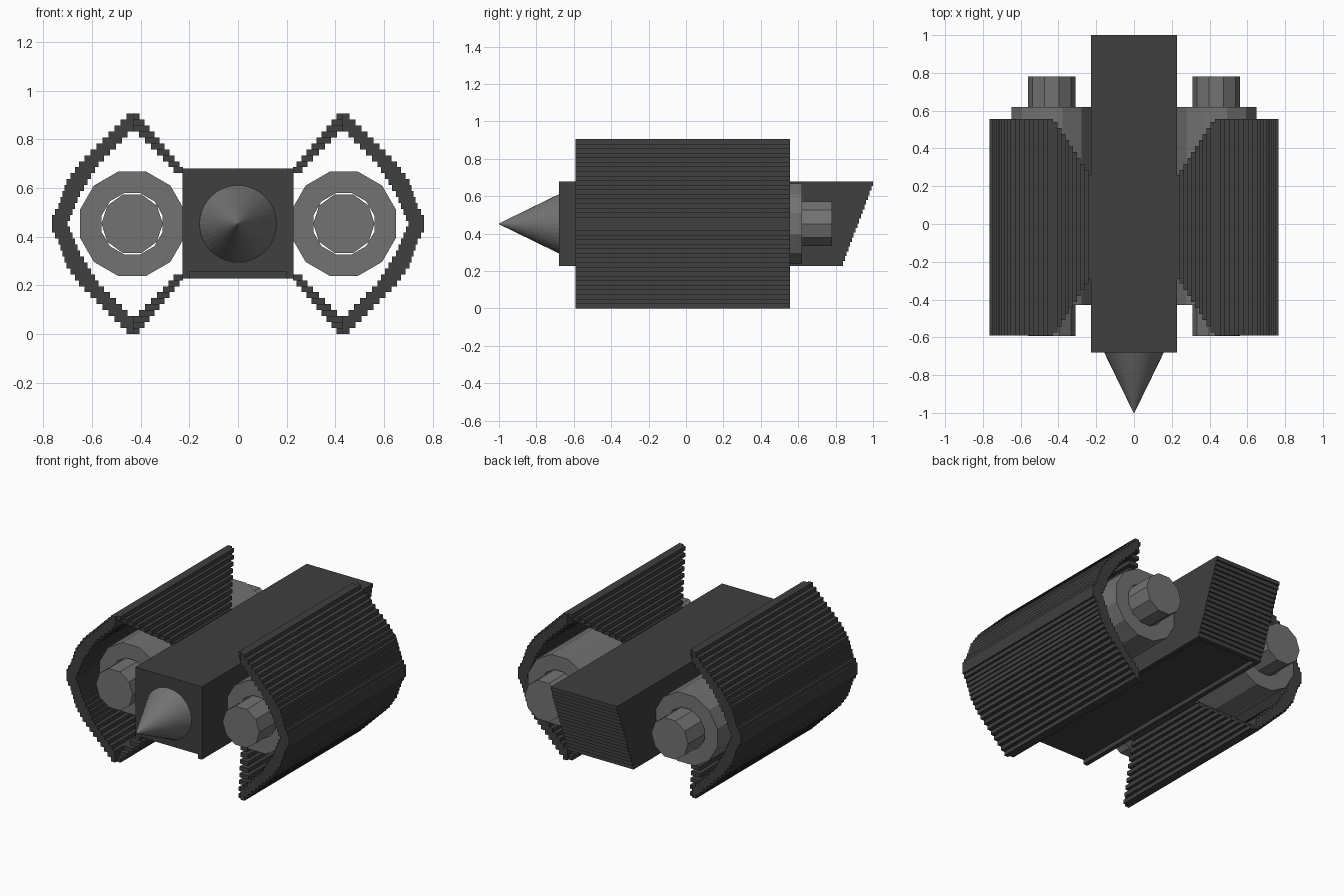
import bpy, bmesh, math
from mathutils import Matrix, Vector

if "Cube" in bpy.data.objects:
    bpy.data.objects.remove(bpy.data.objects["Cube"])

MID = 0.4525          # height of the long axis
ENGINE_X = 0.435


def material(name, v):
    m = bpy.data.materials.new(name)
    m.diffuse_color = (v, v, v, 1)
    m.use_nodes = True
    m.node_tree.nodes["Principled BSDF"].inputs["Base Color"].default_value = m.diffuse_color
    return m


DARK = material("dark_grey", 0.05)
GREY = material("mid_grey", 0.17)


def finish(name, bm, mat):
    bmesh.ops.recalc_face_normals(bm, faces=bm.faces)
    me = bpy.data.meshes.new(name)
    bm.to_mesh(me)
    bm.free()
    me.materials.append(mat)
    ob = bpy.data.objects.new(name, me)
    bpy.context.collection.objects.link(ob)
    return ob


def add_box(bm, x, y, z):
    size = Vector((abs(x[1] - x[0]), y[1] - y[0], z[1] - z[0]))
    mid = Vector((sum(x) / 2, sum(y) / 2, sum(z) / 2))
    bmesh.ops.create_cube(bm, size=1, matrix=Matrix.Translation(mid) @ Matrix.Diagonal(size.to_4d()))


def lerp(table, d):
    for (a, va), (b, vb) in zip(table, table[1:]):
        if d <= b:
            return va + (vb - va) * max(0, d - a) / (b - a)
    return table[-1][1]


def lathe(name, x, sides, turn, rings, mat, closed=False):
    """Sweep (radius, y) rings about an axis running along y."""
    bm = bmesh.new()
    loops = [[bm.verts.new((x + r * math.cos(turn + 2 * math.pi * k / sides), y,
                            MID + r * math.sin(turn + 2 * math.pi * k / sides)))
              for k in range(sides)] for r, y in rings]
    pairs = list(zip(loops, loops[1:]))
    if closed:
        pairs.append((loops[-1], loops[0]))
    else:
        bm.faces.new(loops[0])
        bm.faces.new(loops[-1])
    for a, b in pairs:
        for k in range(sides):
            n = (k + 1) % sides
            bm.faces.new((a[k], a[n], b[n], b[k]))
    bmesh.ops.remove_doubles(bm, verts=bm.verts, dist=1e-5)
    return finish(name, bm, mat)


# Fuselage: side profile with a stepped, raked tail
bm = bmesh.new()
profile = [(-0.68, 0.68), (-0.68, 0.255)]
rows, low, high = 17, 0.255, 0.68
for i in range(rows):
    y = 0.85 + 0.15 * i / (rows - 1)
    profile += [(y, low + (high - low) * i / rows), (y, low + (high - low) * (i + 1) / rows)]
face = bm.faces.new([bm.verts.new((-0.228, y, z)) for y, z in profile])
out = bmesh.ops.extrude_face_region(bm, geom=[face])
bmesh.ops.translate(bm, vec=(0.456, 0, 0),
                    verts=[v for v in out["geom"] if isinstance(v, bmesh.types.BMVert)])
finish("fuselage", bm, DARK)

# Rails and tail bar bordering the recessed underside
bm = bmesh.new()
for s in (-1, 1):
    add_box(bm, (s * 0.2, s * 0.228), (-0.68, 0.84), (0.228, 0.255))
add_box(bm, (-0.2, 0.2), (0.81, 0.84), (0.228, 0.255))
finish("underside_rails", bm, DARK)

# Nose cone
lathe("nose_cone", 0, 40, 0, [(0.158, -0.68), (0.002, -1.0)], GREY)

# Shell cross-section limits, by distance from mid height
OUTER_FAR = [(0, 0.765), (0.036, 0.765), (0.06, 0.742), (0.17, 0.705), (0.25, 0.65), (0.4525, 0.445)]
OUTER_NEAR = [(0, 0.70), (0.12, 0.65), (0.25, 0.57), (0.39, 0.43)]
INNER_NEAR = [(0.225, 0.225), (0.4525, 0.415)]
INNER_FAR = [(0.225, 0.265), (0.39, 0.43)]
H = 2 * MID / 37

for s, side in ((-1, "left"), (1, "right")):
    # Outer shell and tapering inner panels, built as stepped planks
    shell, panel = bmesh.new(), bmesh.new()
    for i in range(37):
        z = (i * H, (i + 1) * H)
        d = abs((i + 0.5) * H - MID)
        add_box(shell, (s * lerp(OUTER_NEAR, d), s * lerp(OUTER_FAR, d)), (-0.59, 0.555), z)
        if d > 0.22:
            a, b = lerp(INNER_NEAR, d), lerp(INNER_FAR, d)
            t = min(1, max(0, (a - 0.225) / 0.19))
            add_box(panel, (s * a, s * b), (-0.29 - 0.3 * t, 0.26 + 0.295 * t), z)
    finish(side + "_outer_shell", shell, DARK)
    finish(side + "_inner_panels", panel, DARK)

    # Engine sleeve around a longer core
    lathe(side + "_engine_sleeve", s * ENGINE_X, 12, math.pi / 12,
          [(0.222, -0.43), (0.222, 0.62), (0.13, 0.62), (0.13, -0.43)], GREY, True)
    lathe(side + "_engine_core", s * ENGINE_X, 10, 0, [(0.126, -0.592), (0.126, 0.78)], GREY)
